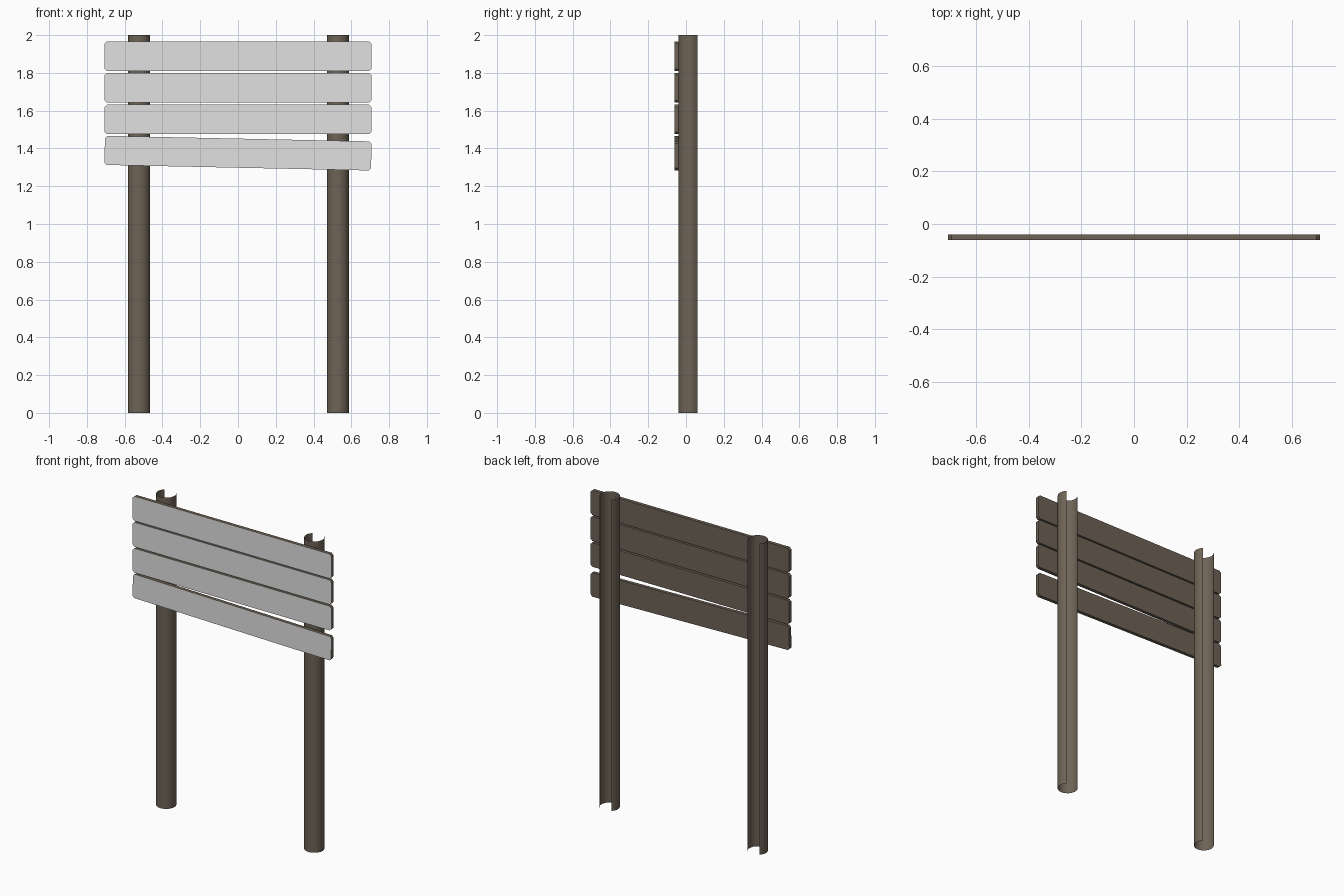
import bpy, bmesh, math
from mathutils import Matrix

if "Cube" in bpy.data.objects:
    bpy.data.objects.remove(bpy.data.objects["Cube"])


def material(name, rgb):
    m = bpy.data.materials.new(name)
    m.diffuse_color = (*rgb, 1)
    m.use_nodes = True
    m.node_tree.nodes["Principled BSDF"].inputs["Base Color"].default_value = m.diffuse_color
    return m


BROWN = material("brown wood", (0.156, 0.125, 0.093))
GREY = material("light grey paint", (0.75, 0.75, 0.75))


def add_object(name, bm, mats):
    me = bpy.data.meshes.new(name)
    bm.to_mesh(me)
    bm.free()
    for m in mats:
        me.materials.append(m)
    ob = bpy.data.objects.new(name, me)
    bpy.context.collection.objects.link(ob)
    return ob


# Post: thin round shell, open at the top, bottom and along the back
def post(name, x, r=0.059, yc=0.019, height=2.0, sides=18):
    bm = bmesh.new()
    start, sweep = math.radians(135), math.radians(270)
    rows = []
    for i in range(sides + 1):
        a = start + sweep * i / sides
        px, py = x + r * math.cos(a), yc + r * math.sin(a)
        rows.append((bm.verts.new((px, py, 0)), bm.verts.new((px, py, height))))
    for (a0, a1), (b0, b1) in zip(rows, rows[1:]):
        bm.faces.new((a0, b0, b1, a1)).smooth = True
    add_object(name, bm, [BROWN])


# Plank: clipped corners, brown body, grey front face
def plank(name, z, height, tilt=0.0, half=0.706, c=0.012):
    h = height / 2
    profile = [(-half + c, -h), (half - c, -h), (half, -h + c), (half, h - c),
               (half - c, h), (-half + c, h), (-half, h - c), (-half, -h + c)]
    bm = bmesh.new()
    front = bm.faces.new([bm.verts.new((x, -0.061, v)) for x, v in profile])
    back = bmesh.ops.extrude_face_region(bm, geom=[front], use_keep_orig=True)
    moved = [g for g in back["geom"] if isinstance(g, bmesh.types.BMVert)]
    bmesh.ops.translate(bm, verts=moved, vec=(0, 0.022, 0))
    bmesh.ops.recalc_face_normals(bm, faces=bm.faces)
    for f in bm.faces:
        f.material_index = 1 if f.normal.y < -0.9 else 0
    bm.transform(Matrix.Translation((0, 0, z)) @ Matrix.Rotation(tilt, 4, 'Y'))
    add_object(name, bm, [BROWN, GREY])


post("left_post", -0.524)
post("right_post", 0.529)

plank("top_plank", 1.888, 0.158)
plank("upper_middle_plank", 1.721, 0.158)
plank("lower_middle_plank", 1.554, 0.156)
plank("sagging_bottom_plank", 1.375, 0.154, tilt=math.radians(1.2))
